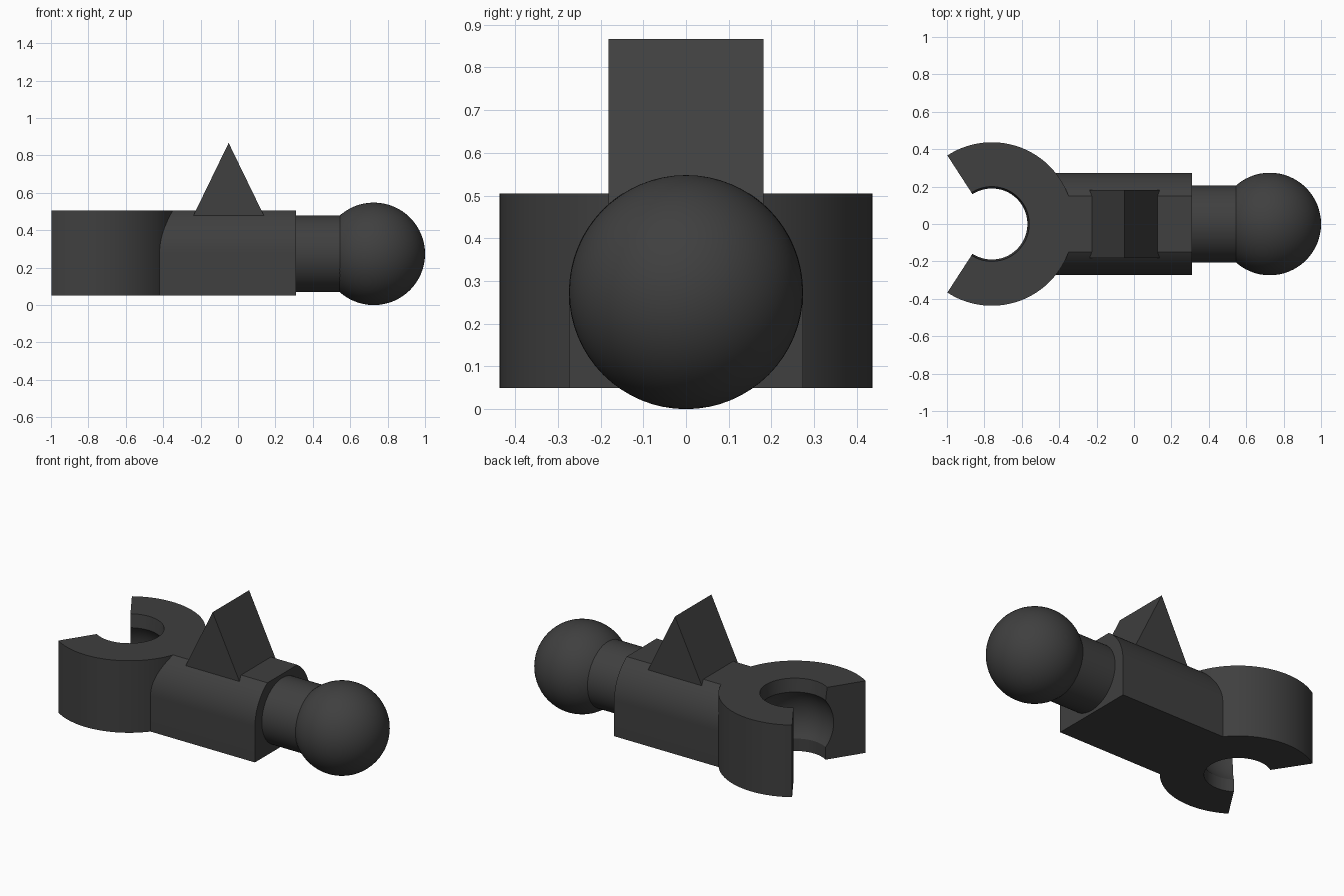
import bpy, bmesh, math
from mathutils import Matrix, Vector

if "Cube" in bpy.data.objects:
    bpy.data.objects.remove(bpy.data.objects["Cube"])

mat = bpy.data.materials.new("dark grey")
mat.diffuse_color = (0.05, 0.05, 0.05, 1)
mat.use_nodes = True
mat.node_tree.nodes["Principled BSDF"].inputs["Base Color"].default_value = mat.diffuse_color

MID = 0.275          # height of the ball and socket axis
LOW, TOP = 0.05, 0.505


def finish(name, bm):
    bmesh.ops.remove_doubles(bm, verts=bm.verts, dist=1e-5)
    bmesh.ops.recalc_face_normals(bm, faces=bm.faces)
    mesh = bpy.data.meshes.new(name)
    bm.to_mesh(mesh)
    bm.free()
    mesh.materials.append(mat)
    ob = bpy.data.objects.new(name, mesh)
    bpy.context.collection.objects.link(ob)
    bpy.context.view_layer.objects.active = ob
    ob.select_set(True)
    bpy.ops.object.shade_smooth_by_angle(angle=math.radians(30))
    ob.select_set(False)


def prism(name, points, offset):
    """Extrude a closed outline along the offset."""
    bm = bmesh.new()
    face = bm.faces.new([bm.verts.new(p) for p in points])
    out = bmesh.ops.extrude_face_region(bm, geom=[face], use_keep_orig=True)
    moved = [g for g in out["geom"] if isinstance(g, bmesh.types.BMVert)]
    bmesh.ops.translate(bm, verts=moved, vec=Vector(offset))
    finish(name, bm)


# open ring with a hollow socket: section swept around the upright axis
RING_X, GAP = -0.76, math.radians(57)
section = [(0.2, TOP), (0.437, TOP), (0.437, LOW), (0.19, LOW)]
arc = math.acos(0.19 / 0.24)
for i in range(13):
    a = -arc + 2 * arc * i / 12
    section.append((0.24 * math.cos(a), MID + 0.24 * math.sin(a)))
bm = bmesh.new()
start = bm.faces.new([bm.verts.new((r, 0, z)) for r, z in section])
bmesh.ops.rotate(bm, verts=bm.verts, cent=(0, 0, 0),
                 matrix=Matrix.Rotation(GAP - math.pi, 3, 'Z'))
bmesh.ops.spin(bm, geom=[start] + start.edges[:] + start.verts[:], cent=(0, 0, 0),
               axis=(0, 0, 1), angle=2 * (math.pi - GAP), steps=64)
# keep the two end caps, drop any interior faces left by the sweep
bmesh.ops.translate(bm, verts=bm.verts, vec=(RING_X, 0, 0))
if not any(len(f.verts) == len(section) and f.calc_center_median().y < 0 for f in bm.faces):
    bmesh.ops.holes_fill(bm, edges=[e for e in bm.edges if e.is_boundary], sides=0)
finish("socket_ring", bm)

# body: square below, rounded above, with a flat top
R = 0.274
cut = math.asin((TOP - MID) / R)
side = [(R * math.cos(cut * i / 14), MID + R * math.sin(cut * i / 14)) for i in range(15)]
outline = [(R, LOW)] + side + [(-y, z) for y, z in reversed(side)] + [(-R, LOW)]
prism("body", [(-0.45, y, z) for y, z in outline], (0.76, 0, 0))

# wedge standing on the body
prism("wedge", [(-0.25, -0.182, 0.455), (0.15, -0.182, 0.455), (-0.05, -0.182, 0.867)],
      (0, 0.364, 0))

# neck between body and ball
prism("neck", [(0.3, 0.205 * math.cos(i * math.tau / 64), MID + 0.205 * math.sin(i * math.tau / 64))
               for i in range(64)], (0.3, 0, 0))

# ball end
bm = bmesh.new()
bmesh.ops.create_uvsphere(bm, u_segments=64, v_segments=32, radius=0.274,
                          matrix=Matrix.Translation((0.726, 0, 0.274)))
finish("ball", bm)
